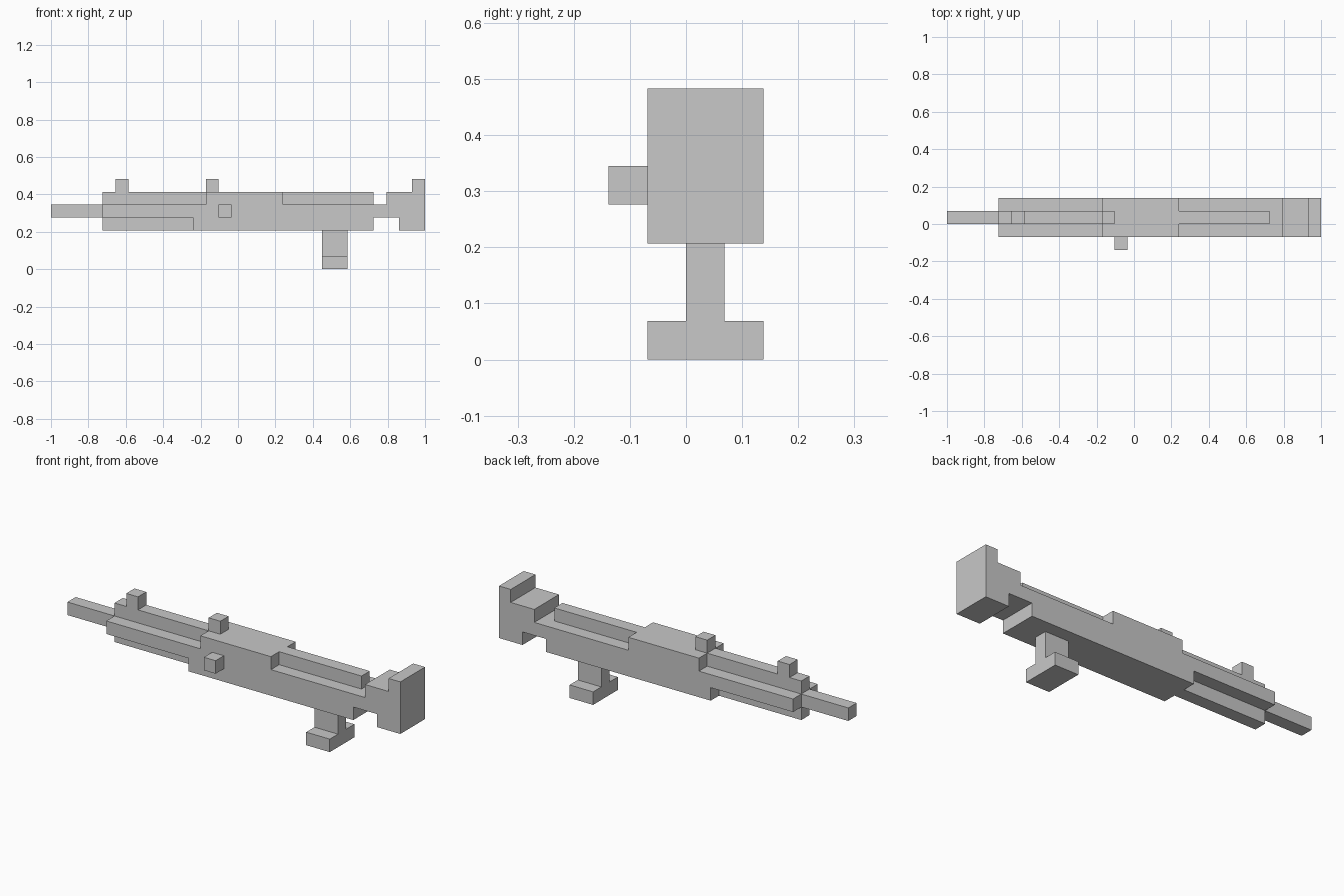
import bpy
import bmesh
from mathutils import Vector

cube = bpy.data.objects.get("Cube")
if cube:
    bpy.data.objects.remove(cube, do_unlink=True)

# One grid cell; the model is 29 cells long and 4 cells deep
U = 2 / 29
ORIGIN = Vector((14.5, 2, 0))

grey = bpy.data.materials.new("light grey")
grey.use_nodes = True
GREY = (0.58, 0.58, 0.58, 1)
grey.diffuse_color = GREY
bsdf = next(n for n in grey.node_tree.nodes if n.type == "BSDF_PRINCIPLED")
bsdf.inputs["Base Color"].default_value = GREY


def extrude(name, outline, start, end, axis="y"):
    """Extrude an outline (x, z along y; or y, z along x), in cells."""
    def place(a, b):
        return Vector((a, start, b)) if axis == "y" else Vector((start, a, b))
    bm = bmesh.new()
    face = bm.faces.new([bm.verts.new((place(a, b) - ORIGIN) * U) for a, b in outline])
    depth = Vector((0, 1, 0)) if axis == "y" else Vector((1, 0, 0))
    new = bmesh.ops.extrude_face_region(bm, geom=[face], use_keep_orig=True)["geom"]
    bmesh.ops.translate(bm, vec=depth * (end - start) * U,
                        verts=[v for v in new if isinstance(v, bmesh.types.BMVert)])
    bmesh.ops.recalc_face_normals(bm, faces=bm.faces[:])
    mesh = bpy.data.meshes.new(name)
    bm.to_mesh(mesh)
    bm.free()
    mesh.materials.append(grey)
    obj = bpy.data.objects.new(name, mesh)
    bpy.context.scene.collection.objects.link(obj)


def block(name, x0, x1, z0, z1, y0=2, y1=3):
    extrude(name, [(x0, z0), (x1, z0), (x1, z1), (x0, z1)], y0, y1)


# Full-width body with the stepped stock
extrude("body_and_stock", [
    (4, 4), (11, 4), (11, 3), (25, 3), (25, 4), (27, 4), (27, 3), (29, 3), (29, 7),
    (28, 7), (28, 6), (26, 6), (26, 5), (18, 5), (18, 6), (12, 6), (12, 5), (4, 5)], 1, 4)

# Top rail with its front sight
extrude("front_rail_and_sight", [
    (4, 5), (12, 5), (12, 6), (6, 6), (6, 7), (5, 7), (5, 6), (4, 6)], 2, 3)

# Narrow centre parts
block("barrel", 0, 4, 4, 5)
block("lower_rail", 4, 11, 3, 4)
block("rear_rail", 18, 25, 5, 6)
block("rear_sight", 12, 13, 6, 7)

# Side knob
block("side_knob", 13, 14, 4, 5, 0, 1)

# Grip with a wide foot
extrude("grip", [(1, 0), (4, 0), (4, 1), (3, 1), (3, 3), (2, 3), (2, 1), (1, 1)],
        21, 23, axis="x")
